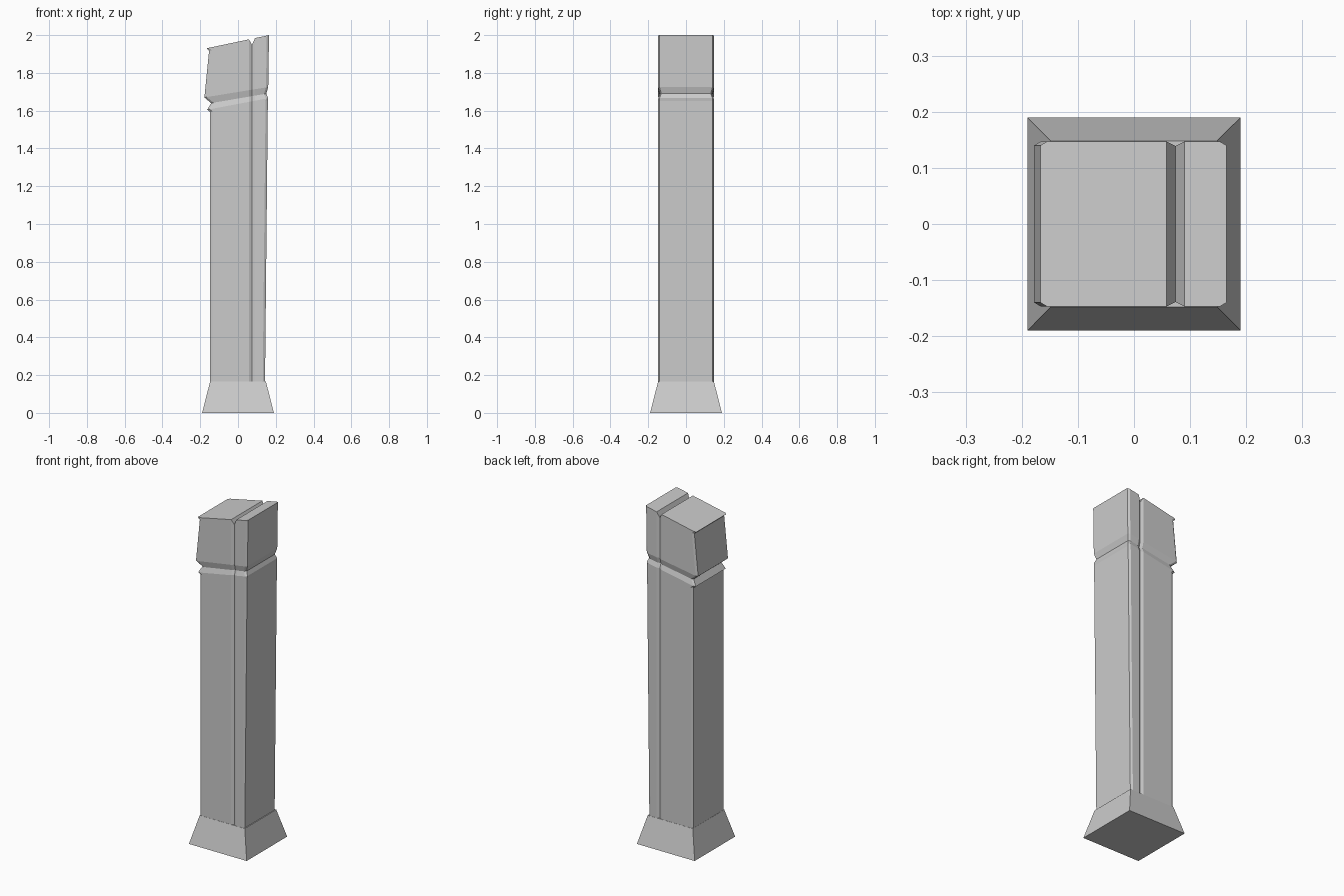
import bpy, bmesh

if "Cube" in bpy.data.objects:
    bpy.data.objects.remove(bpy.data.objects["Cube"])


def finish(bm, name):
    bmesh.ops.recalc_face_normals(bm, faces=bm.faces)
    mesh = bpy.data.meshes.new(name)
    bm.to_mesh(mesh)
    bm.free()
    obj = bpy.data.objects.new(name, mesh)
    bpy.context.collection.objects.link(obj)
    return obj


# Flared square foot
bm = bmesh.new()
foot = [[bm.verts.new((sx * r, sy * r, z)) for sx, sy in ((-1, -1), (1, -1), (1, 1), (-1, 1))]
        for r, z in ((0.19, 0), (0.148, 0.165))]
for i in range(4):
    j = (i + 1) % 4
    bm.faces.new((foot[0][i], foot[0][j], foot[1][j], foot[1][i]))
bm.faces.new(foot[0][::-1])
bm.faces.new(foot[1])
finish(bm, "flared_foot")

# Shaft and slanted head: z left, z right, x left, x right, half depth, notch drop
RINGS = [
    (0.165, 0.165, -0.147, 0.143, 0.147, 0),
    (1.593, 1.652, -0.147, 0.158, 0.147, 0),
    (1.605, 1.666, -0.163, 0.160, 0.147, 0),
    (1.640, 1.690, -0.142, 0.150, 0.138, 0),
    (1.670, 1.725, -0.178, 0.160, 0.147, 0),
    (1.917, 1.992, -0.153, 0.164, 0.147, 0.035),
    (1.930, 2.000, -0.167, 0.165, 0.147, 0.032),
]
GROOVE_X, GROOVE_W, GROOVE_D = 0.074, 0.016, 0.008
CX, CY = 0.012, 0.007


def ring(bm, zl, zr, xl, xr, h, drop):
    # front half from left to right, then mirrored along the back
    half = [(xl, h - CY), (xl + CX, h), (GROOVE_X - GROOVE_W, h),
            (GROOVE_X, h - GROOVE_D), (GROOVE_X + GROOVE_W, h),
            (xr - CX, h), (xr, h - CY)]
    pts = [(x, -y) for x, y in half] + half[::-1]
    out = []
    for x, y in pts:
        z = zl + (zr - zl) * (x - xl) / (xr - xl)
        out.append(bm.verts.new((x, y, z - (drop if x == GROOVE_X else 0))))
    return out


bm = bmesh.new()
rings = [ring(bm, *r) for r in RINGS]
n = len(rings[0])
for a, b in zip(rings, rings[1:]):
    for i in range(n):
        j = (i + 1) % n
        bm.faces.new((a[i], a[j], b[j], b[i]))
bm.faces.new(rings[0][::-1])

# Top faces split by the V groove
t = rings[-1]
bm.faces.new(t[0:3] + t[11:14])
for i in (2, 3):
    bm.faces.new((t[i], t[i + 1], t[12 - i], t[13 - i]))
bm.faces.new(t[4:10])
finish(bm, "grooved_shaft")
